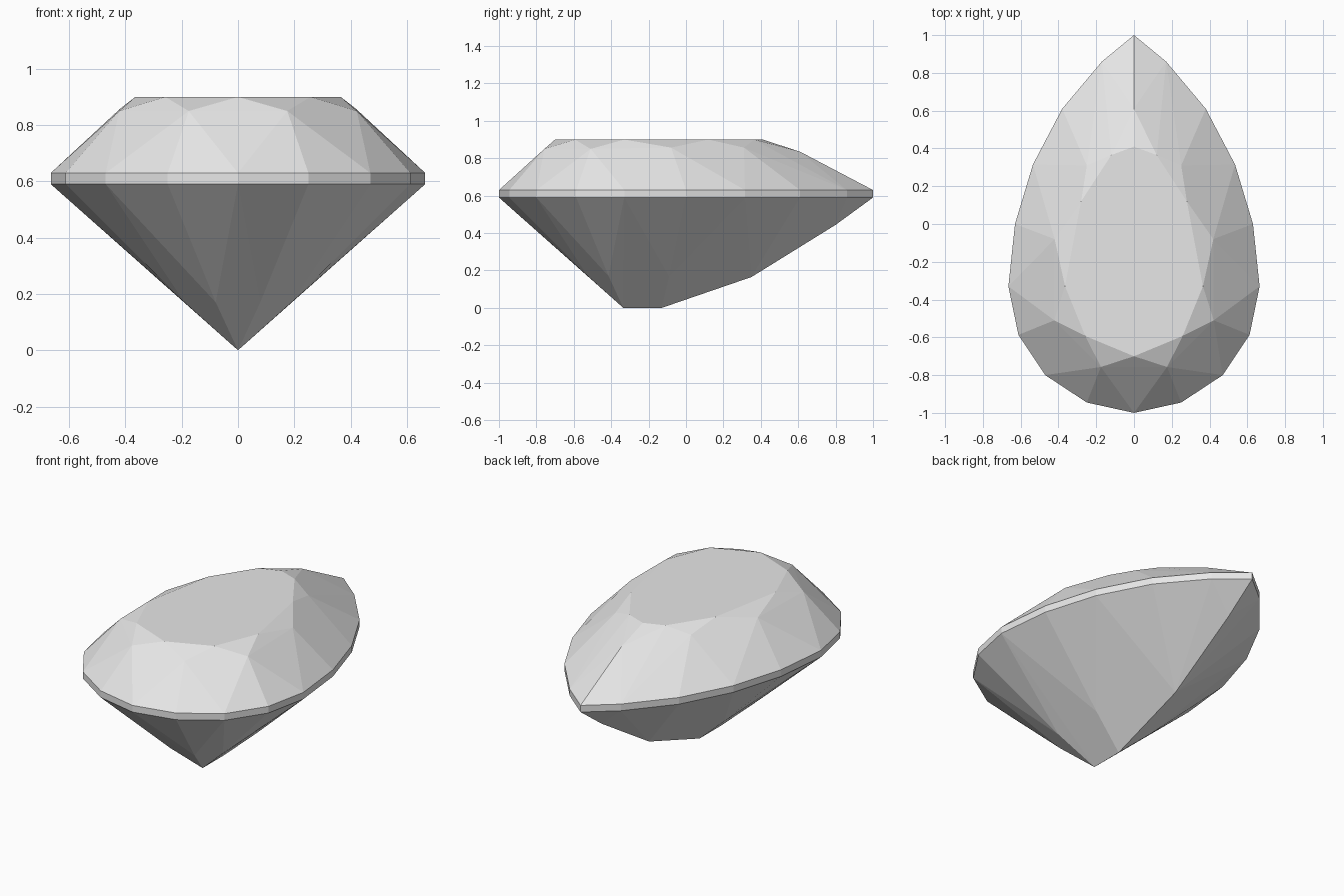
import bpy
import bmesh
import math

cube = bpy.data.objects.get("Cube")
if cube:
    bpy.data.objects.remove(cube, do_unlink=True)

GIRDLE_LOW, GIRDLE_HIGH, TABLE_Z = 0.59, 0.63, 0.9

# Half outlines, from the rounded front to the pointed back
outline = [(0, -1), (0.25, -0.945), (0.47, -0.8), (0.612, -0.587),
           (0.665, -0.33), (0.63, 0), (0.535, 0.315), (0.38, 0.61),
           (0.17, 0.86), (0, 1)]
table = [(0, -0.7), (0.258, -0.593), (0.365, -0.33), (0.28, 0.12),
         (0.12, 0.365), (0, 0.41)]
crown_corners = [(0.175, -0.757, 0.85), (0.422, -0.51, 0.85),
                 (0.42, -0.08, 0.857), (0.25, 0.31, 0.857), (0, 0.61, 0.835)]
pavilion_corners = [(0.079, -0.525, 0.17), (0.19, -0.414, 0.17),
                    (0.19, -0.09, 0.169)]
keel = [(0, -0.335, 0), (0, -0.13, 0), (0, 0.35, 0.165), (0, 0.8, 0.444)]


def at_height(points, z):
    return [(x, y, z) for x, y in points]


def mirrored(points):
    return points + [(-x, y, z) for x, y, z in points if x > 0]


# Grey stone material
grey = bpy.data.materials.new("grey stone")
grey.use_nodes = True
colour = (0.8, 0.8, 0.8, 1)
grey.diffuse_color = colour
for node in grey.node_tree.nodes:
    if node.type == 'BSDF_PRINCIPLED':
        node.inputs["Base Color"].default_value = colour

# Pear-cut stone: flat facets wrapped around table, crown, girdle and pavilion
points = mirrored(at_height(table, TABLE_Z) + crown_corners
                  + at_height(outline, GIRDLE_HIGH)
                  + at_height(outline, GIRDLE_LOW)
                  + pavilion_corners + keel)
bm = bmesh.new()
for p in points:
    bm.verts.new(p)
hull = bmesh.ops.convex_hull(bm, input=bm.verts[:])
loose = [v for v in bm.verts if not v.link_faces]
bmesh.ops.delete(bm, geom=loose, context='VERTS')

# Merge the triangles of each flat facet
bmesh.ops.dissolve_limit(bm, angle_limit=math.radians(0.8),
                         verts=bm.verts[:], edges=bm.edges[:])
bmesh.ops.recalc_face_normals(bm, faces=bm.faces[:])

mesh = bpy.data.meshes.new("pear_cut_gem")
bm.to_mesh(mesh)
bm.free()
mesh.materials.append(grey)
gem = bpy.data.objects.new("pear_cut_gem", mesh)
bpy.context.collection.objects.link(gem)
